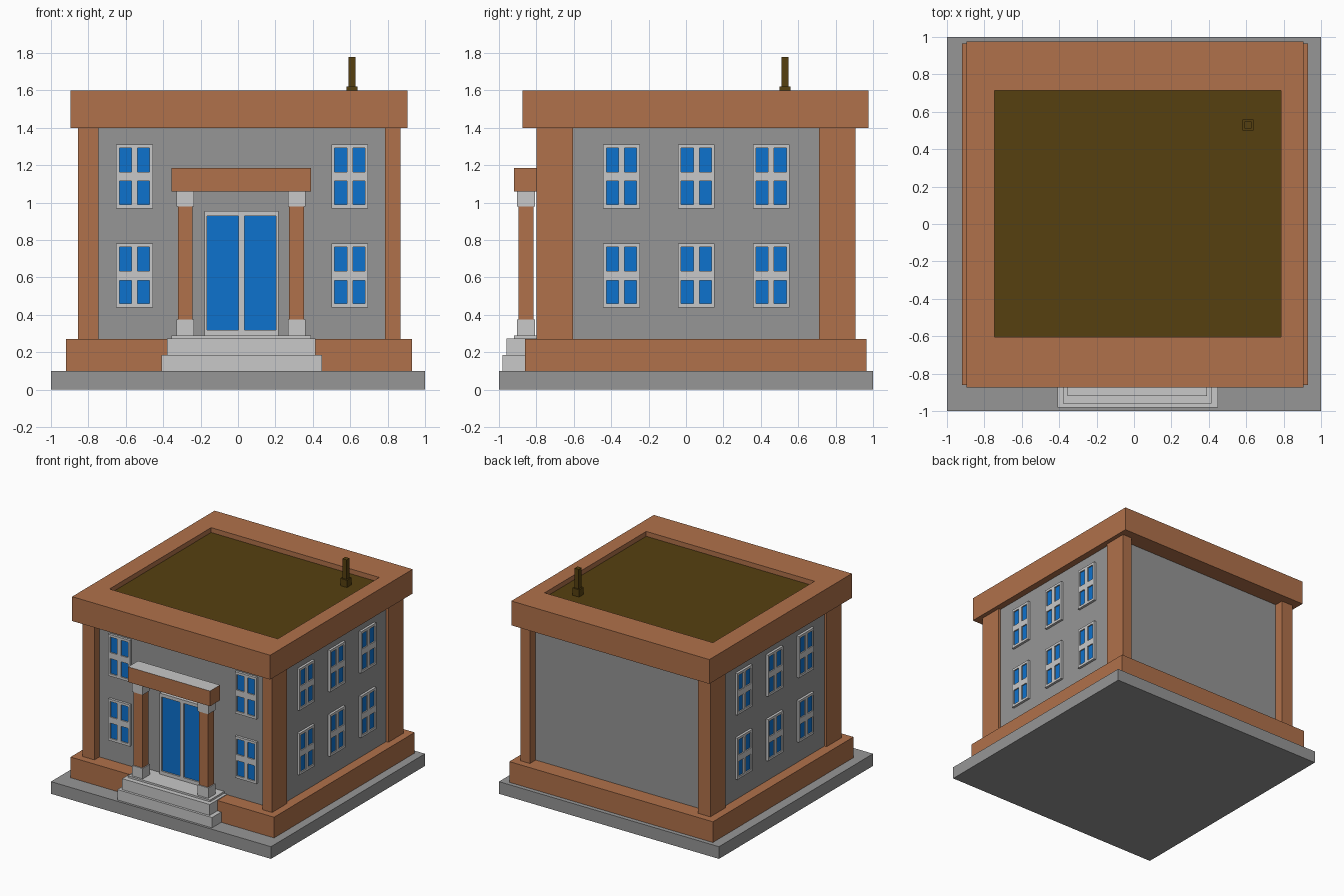
import bpy, bmesh
from math import pi
from mathutils import Matrix, Vector

if "Cube" in bpy.data.objects:
    bpy.data.objects.remove(bpy.data.objects["Cube"])


def material(name, rgb):
    m = bpy.data.materials.new(name)
    m.use_nodes = True
    m.diffuse_color = (*rgb, 1)
    m.node_tree.nodes["Principled BSDF"].inputs["Base Color"].default_value = (*rgb, 1)
    return m


CONCRETE = material("concrete grey", (0.305, 0.305, 0.305))
BRICK = material("brick brown", (0.434, 0.165, 0.069))
TRIM = material("pale trim", (0.578, 0.578, 0.578))
GLASS = material("blue glass", (0.004, 0.168, 0.617))
ROOF = material("dark roof", (0.093, 0.051, 0.005))


def add_box(bm, x, y, z):
    """Add a box spanning the given (low, high) ranges."""
    spans = (x, y, z)
    size = Matrix.Diagonal([b - a for a, b in spans] + [1])
    centre = Vector([(a + b) / 2 for a, b in spans])
    return bmesh.ops.create_cube(bm, size=1, matrix=Matrix.Translation(centre) @ size)


def finish(name, bm, *mats):
    mesh = bpy.data.meshes.new(name)
    bm.to_mesh(mesh)
    bm.free()
    for m in mats:
        mesh.materials.append(m)
    ob = bpy.data.objects.new(name, mesh)
    bpy.context.collection.objects.link(ob)
    return ob


def box(name, x, y, z, mat):
    bm = bmesh.new()
    add_box(bm, x, y, z)
    return finish(name, bm, mat)


def opening(name, place, turn, columns, rows, depth):
    """Barred frame with glass, facing -y; columns and rows list the bar ranges."""
    left, right = columns[0][0], columns[-1][1]
    low, high = rows[0][0], rows[-1][1]
    frame = bmesh.new()
    for bar in columns:
        add_box(frame, bar, (-depth, 0.01), (low, high))
    for a, b in zip(columns, columns[1:]):
        for bar in rows:
            add_box(frame, (a[1], b[0]), (-depth, 0.01), bar)
    glass = bmesh.new()
    add_box(glass, (left + 0.005, right - 0.005), (-depth / 2, 0.005),
            (low + 0.005, high - 0.005))
    for ob in (finish(name + "_frame", frame, TRIM), finish(name + "_glass", glass, GLASS)):
        ob.location = place
        ob.rotation_euler.z = turn


# Ground slab, plinth and walls
WALL_X, WALL_Y = (-0.835, 0.85), (-0.735, 0.83)
box("ground_slab", (-1, 1), (-1, 1), (0, 0.1), CONCRETE)
box("plinth", (-0.92, 0.93), (-0.86, 0.965), (0.1, 0.27), BRICK)
box("walls", WALL_X, WALL_Y, (0.27, 1.4), CONCRETE)

# Corner pillars
for side, x in (("right", (-0.855, -0.745)), ("left", (0.785, 0.87))):
    for end, y in (("front", (-0.8, -0.605)), ("back", (0.71, 0.905))):
        box(f"{end}_{side}_pillar", x, y, (0.27, 1.4), BRICK)

# Parapet with a sunken roof
bm = bmesh.new()
add_box(bm, (-0.895, 0.905), (-0.875, 0.975), (1.4, 1.6))
top = max(bm.faces, key=lambda f: f.calc_center_median().z)
bmesh.ops.inset_individual(bm, faces=[top], thickness=0.1)
for v in top.verts:
    v.co.x = 0.785 if v.co.x > 0 else -0.745
    v.co.y = 0.715 if v.co.y > 0 else -0.605
floor = bmesh.ops.extrude_discrete_faces(bm, faces=[top])["faces"][0]
for v in floor.verts:
    v.co.z = 1.56
floor.material_index = 1
finish("parapet", bm, BRICK, ROOF)

# Chimney
for name, half, z in (("chimney_base", 0.03, (1.56, 1.62)), ("chimney", 0.019, (1.62, 1.78))):
    box(name, (0.61 - half, 0.61 + half), (0.53 - half, 0.53 + half), z, ROOF)

# Entrance steps
for name, x, front, z in (("lower_step", (-0.41, 0.45), -0.98, (0.1, 0.185)),
                          ("upper_step", (-0.38, 0.415), -0.96, (0.185, 0.275)),
                          ("landing", (-0.355, 0.39), -0.92, (0.275, 0.29))):
    box(name, x, (front, WALL_Y[0]), z, TRIM)

# Porch columns
for side, cx in (("right", -0.282), ("left", 0.314)):
    for part, half, z, mat in (("base", 0.048, (0.29, 0.375), TRIM),
                               ("shaft", 0.04, (0.375, 0.98), BRICK),
                               ("capital", 0.048, (0.98, 1.06), TRIM)):
        box(f"{side}_column_{part}", (cx - half, cx + half),
            (-0.855 - half, -0.855 + half), z, mat)

# Porch beam with a pale top
bm = bmesh.new()
add_box(bm, (-0.355, 0.39), (-0.92, -0.79), (1.06, 1.185))
bm.normal_update()
for f in bm.faces:
    f.material_index = int(f.normal.z > 0.5)
finish("porch_beam", bm, BRICK, TRIM)

# Double door
opening("door", (0.018, WALL_Y[0], 0.29), 0,
        [(-0.198, -0.183), (-0.014, 0.017), (0.185, 0.198)],
        [(0, 0.028), (0.638, 0.665)], 0.025)

# Windows on the front and both sides
COLUMNS = [(-0.098, -0.081), (-0.016, 0.016), (0.081, 0.098)]
ROWS = [(0, 0.02), (0.145, 0.195), (0.322, 0.342)]
for floor_name, z in (("lower", 0.44), ("upper", 0.97)):
    for i, x in enumerate((-0.553, 0.598)):
        opening(f"{floor_name}_front_window_{i}", (x, WALL_Y[0], z), 0, COLUMNS, ROWS, 0.02)
    for i, y in enumerate((-0.345, 0.055, 0.455)):
        opening(f"{floor_name}_right_window_{i}", (WALL_X[0], y, z), -pi / 2, COLUMNS, ROWS, 0.02)
        opening(f"{floor_name}_left_window_{i}", (WALL_X[1], y, z), pi / 2, COLUMNS, ROWS, 0.02)
